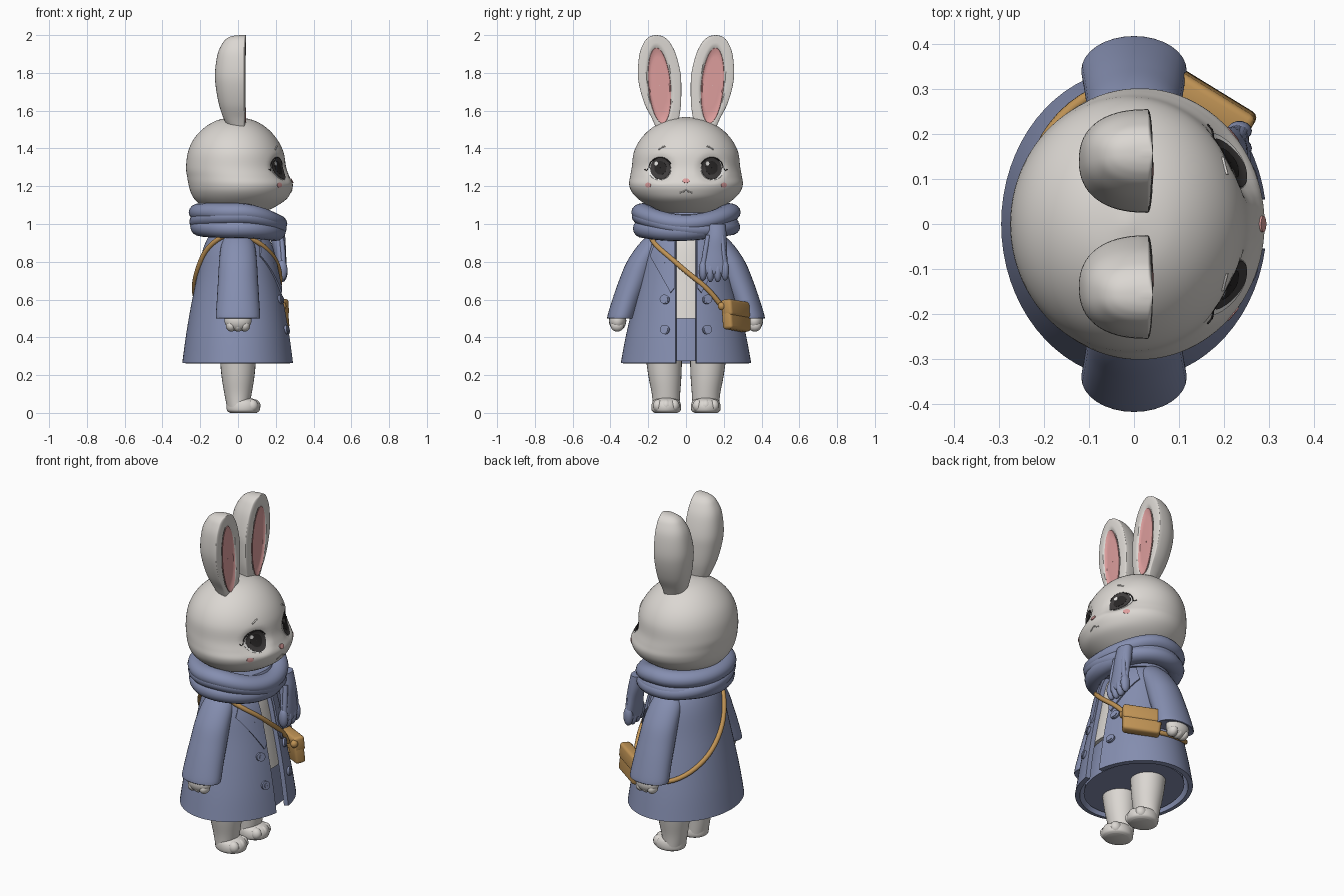
import bpy, bmesh, math
from math import sin, cos, pi, radians
from mathutils import Vector
from mathutils.bvhtree import BVHTree

if "Cube" in bpy.data.objects:
    bpy.data.objects.remove(bpy.data.objects["Cube"])


def material(name, *rgb):
    m = bpy.data.materials.new(name)
    m.diffuse_color = (*rgb, 1)
    m.use_nodes = True
    m.node_tree.nodes["Principled BSDF"].inputs["Base Color"].default_value = m.diffuse_color
    return m


FUR = material("fur grey white", .71, .68, .645)
BLUE = material("coat blue", .235, .272, .435)
TAN = material("bag tan", .52, .29, .09)
PINK = material("ear pink", .72, .34, .335)
IRIS = material("iris grey", .05, .046, .046)
DARK = material("lash dark", .022, .02, .02)
WHITE = material("eye white", .8, .79, .77)


def make(name, verts, faces, mat, recalc=True):
    me = bpy.data.meshes.new(name)
    me.from_pydata(verts, [], faces)
    if recalc:
        bm = bmesh.new()
        bm.from_mesh(me)
        bmesh.ops.recalc_face_normals(bm, faces=bm.faces)
        bm.to_mesh(me)
        bm.free()
    me.materials.append(mat)
    ob = bpy.data.objects.new(name, me)
    bpy.context.collection.objects.link(ob)
    return ob


def grid(name, rows, mat, close_u=True, close_v=False, caps=True, recalc=True):
    """Skin a list of equal rows of points."""
    n, m = len(rows[0]), len(rows)
    faces = []
    for j in range(m if close_v else m - 1):
        for i in range(n if close_u else n - 1):
            a, b, k = (i + 1) % n, j * n, ((j + 1) % m) * n
            faces.append((b + i, b + a, k + a, k + i))
    if caps and not close_v:
        faces += [tuple(range(n))[::-1], tuple(range((m - 1) * n, m * n))]
    return make(name, [p for r in rows for p in r], faces, mat, recalc)


def smooth(rows, steps=5):
    """Catmull-Rom through rows of numbers."""
    out = []
    for i in range(len(rows) - 1):
        a, b, c, d = (rows[max(0, min(len(rows) - 1, i + k))] for k in (-1, 0, 1, 2))
        for s in range(steps):
            t = s / steps
            out.append([.5 * (2*q + (r-p)*t + (2*p-5*q+4*r-s4)*t*t + (3*q-p-3*r+s4)*t**3)
                        for p, q, r, s4 in zip(a, b, c, d)])
    return out + [list(rows[-1])]


def loft(name, rows, mat, n=40, steps=5):
    """Rows are z, centre x, centre y, radius x, radius y."""
    return grid(name, [[(cx + rx * cos(2*pi*i/n), cy + ry * sin(2*pi*i/n), z) for i in range(n)]
                       for z, cx, cy, rx, ry in smooth(rows, steps)], mat)


def ball(name, c, r, mat, n=20):
    rows = [[(c[0] + r[0]*sin(t)*cos(2*pi*i/n), c[1] + r[1]*sin(t)*sin(2*pi*i/n), c[2] - r[2]*cos(t))
             for i in range(n)] for t in [pi * (k + .02) / 12.04 for k in range(13)]]
    return grid(name, rows, mat)


def tube(name, pts, r, mat):
    cu = bpy.data.curves.new(name, 'CURVE')
    cu.dimensions, cu.bevel_depth, cu.bevel_resolution, cu.use_fill_caps = '3D', r, 3, True
    sp = cu.splines.new('POLY')
    sp.points.add(len(pts) - 1)
    for p, co in zip(sp.points, pts):
        p.co = (*co, 1)
    cu.materials.append(mat)
    ob = bpy.data.objects.new(name, cu)
    bpy.context.collection.objects.link(ob)


def solidify(ob, t, offset):
    m = ob.modifiers.new("thickness", 'SOLIDIFY')
    m.thickness, m.offset = t, offset


def surface(ob):
    tree = BVHTree.FromPolygons([v.co for v in ob.data.vertices], [p.vertices for p in ob.data.polygons])

    def hit(y, z, lift=0.0):
        p = tree.ray_cast(Vector((2, y, z)), Vector((-1, 0, 0)))[0]
        return Vector(((p.x if p else .15) + lift, y, z))
    return hit


def plate(name, outline, hit, mat, lift=.001, thick=.005):
    """Convex plate that hugs the surface found by hit."""
    cy = sum(p[0] for p in outline) / len(outline)
    cz = sum(p[1] for p in outline) / len(outline)
    outline = sorted(outline, key=lambda p: math.atan2(p[1] - cz, p[0] - cy))
    if len(outline) < 10:
        outline = [(a[0] + (b[0]-a[0]) * k / 8, a[1] + (b[1]-a[1]) * k / 8)
                   for a, b in zip(outline, outline[1:] + outline[:1]) for k in range(8)]
    rows = [[hit(cy + (y-cy)*s, cz + (z-cz)*s, lift) for y, z in outline]
            for s in (1, .88, .75, .6, .45, .3, .15, .02)]
    ob = grid(name, rows, mat, caps=False, recalc=False)
    solidify(ob, thick, 1)


def oval(y, z, ry, rz, n=28):
    return [(y + ry * cos(2*pi*i/n), z + rz * sin(2*pi*i/n)) for i in range(n)]


# Head with shallow eye sockets
head = loft("head", [(1.06, 0, 0, .13, .13), (1.09, .005, 0, .19, .19), (1.13, .013, 0, .242, .25),
                     (1.17, .015, 0, .266, .287), (1.21, .014, 0, .276, .301), (1.25, .002, 0, .271, .296),
                     (1.30, -.01, 0, .265, .287), (1.38, -.012, 0, .253, .276), (1.45, -.014, 0, .22, .24),
                     (1.51, -.014, 0, .164, .179), (1.55, -.014, 0, .094, .102),
                     (1.567, -.014, 0, .008, .008)], FUR, 96)
for v in head.data.vertices:
    if v.co.x > 0:
        d = math.hypot((abs(v.co.y) - .137) / .085, (v.co.z - 1.292) / .08)
        v.co.x -= .016 * max(0, min(1, 2.2 * (1 - d)))
face = surface(head)

# Ears: domed back, dished front with a pink inner plate
for s in (-1, 1):
    rows = smooth([(1.5, .10, .055, .07), (1.56, .109, .072, .105), (1.63, .122, .095, .13), (1.72, .135, .11, .147),
                   (1.8, .142, .113, .152), (1.9, .15, .096, .138), (1.96, .154, .069, .11), (1.985, .156, .047, .085),
                   (1.996, .157, .026, .055), (2, .157, .005, .01)])
    ear_rows = []
    for z, cy, ry, d in rows:
        row = []
        for i in range(64):
            c, t = cos(2 * pi * i / 64), sin(2 * pi * i / 64)
            y = s * cy + ry * math.copysign(abs(t) ** .85, t)
            x = .03 - .04 * max(0, 1.6 - z) + (min(.012, d) if c > 0 else d) * math.copysign(abs(c) ** .85, c)
            if c > 0:
                w = 1 - ((y - s * (.14 + .08 * (z - 1.74))) / .066) ** 2 - ((z - 1.74) / .21) ** 2
                x -= .016 * max(0, min(1, 3 * w))
            row.append((x, y, z))
        ear_rows.append(row)
    ear = grid("ear", ear_rows, FUR)
    inner = [(y + s * .08 * (z - 1.74), z) for y, z in oval(s * .141, 1.733, .060, .2, 40)]
    plate("inner_ear", inner, surface(ear), PINK, .003, .003)

# Face details
for s in (-1, 1):
    plate("eye_white", oval(s * .140, 1.288, .061, .056), face, WHITE, .0005, .002)
    plate("iris", oval(s * .135, 1.293, .054, .057), face, IRIS, .003, .002)
    plate("pupil", oval(s * .135, 1.297, .032, .036), face, DARK, .0045, .002)
    plate("eye_glint", oval(s * .135 - .022, 1.32, .010, .011, 14), face, WHITE, .006, .002)
    arc = [radians(5 + 15 * k) for k in range(11)]
    tube("upper_lash", [face(s * (.136 + .061 * cos(a)), 1.292 + .06 * sin(a), .001) for a in arc], .0035, DARK)
    tube("side_lash", [face(s * y, z, .001) for y, z in ((.198, 1.293), (.21, 1.284), (.22, 1.29))], .0025, DARK)
    tube("brow", [face(s * y, z, 0) for y, z in ((.11, 1.412), (.125, 1.407), (.147, 1.393))], .004, FUR)
    plate("blush", oval(s * .2, 1.206, .015, .013, 16), face, PINK, .0005, .002)
plate("nose", oval(0, 1.228, .018, .012, 18), face, PINK, .0005, .005)
tube("mouth", [face(y, z, -.001) for y, z in ((-.035, 1.165), (-.018, 1.17), (0, 1.18), (.018, 1.17), (.035, 1.165))],
     .004, FUR)

# Coat: open at the front, with thickness
coat_rows = smooth([(.265, .295, .345), (.4, .277, .32), (.55, .252, .286), (.7, .222, .252),
                    (.85, .19, .222), (.93, .158, .19), (.98, .12, .14)], 6)


def coat_size(z):
    for (za, xa, ya), (zb, xb, yb) in zip(coat_rows, coat_rows[1:]):
        if za <= z <= zb:
            t = (z - za) / (zb - za)
            return xa + (xb - xa) * t, ya + (yb - ya) * t
    return coat_rows[-1][1:]


rows = []
for z, rx, ry in coat_rows:
    g = math.asin(.055 / ry)
    angles = [g + (2 * pi - 2 * g) * i / 64 for i in range(65)]
    rows.append([(rx * cos(a), ry * sin(a), z) for a in angles])
coat = grid("coat", rows, BLUE, close_u=False, caps=False, recalc=False)
solidify(coat, .026, -1)
chest = surface(coat)


# Shirt and shorts under the coat
def under(name, zs, gap, mat):
    loft(name, [(z, 0, 0, coat_size(z)[0] - gap, coat_size(z)[1] - gap) for z in zs], mat, 48, 3)


under("shirt", (.5, .6, .7, .8, .9, .98), .024, FUR)
under("shorts", (.275, .285, .34, .42, .505), .045, BLUE)

# Lapels and buttons
for s in (-1, 1):
    plate("lapel", [(s * .06, .66), (s * .08, .635), (s * .185, .83), (s * .155, .91), (s * .06, .93)],
          chest, BLUE, .001, .009)
    for z in (.44, .6):
        plate("button", oval(s * .11, z, .024, .024, 20), chest, BLUE, .001, .012)
        plate("button_center", oval(s * .11, z, .015, .015, 16), chest, BLUE, .012, .005)

# Sleeves and hands
for s in (-1, 1):
    loft("sleeve", [(.502, 0, s * .34, .108, .068), (.508, 0, s * .341, .117, .076), (.6, 0, s * .311, .112, .079),
                    (.7, 0, s * .273, .106, .082), (.8, 0, s * .233, .1, .08), (.89, 0, s * .178, .088, .074),
                    (.95, 0, s * .14, .06, .05)], BLUE, 32)
    ball("hand", (0, s * .362, .488), (.072, .046, .055), FUR)
    for x in (-.036, 0, .036):
        ball("finger", (x, s * .364, .462), (.028, .036, .032), FUR, 14)

# Legs and feet
for s in (-1, 1):
    loft("leg", [(.03, 0, s * .105, .058, .07), (.1, 0, s * .106, .072, .075), (.2, 0, s * .112, .088, .088),
                 (.34, 0, s * .12, .1, .1)], FUR, 28)
    loft("foot", [(0, .028, s * .105, .07, .06), (.012, .028, s * .105, .086, .076), (.04, .028, s * .105, .089, .078),
                  (.065, .022, s * .105, .08, .068), (.08, .015, s * .105, .05, .04)], FUR, 32)
    for k in (-1, 0, 1):
        ball("toe", (.086 - .012 * abs(k), s * .105 + k * .042, .038), (.033, .029, .034), FUR, 14)


# Scarf: overlapping wraps that sag at the front, and a hanging tail with fringe
def wrap(name, r, z0, dip, tilt, rw, rh):
    rows = []
    for i in range(64):
        a = 2 * pi * i / 64
        front = max(0, cos(a)) ** 2
        z = z0 - dip * front + tilt * sin(a)
        rows.append([((r + rw * cos(b)) * cos(a), (r * 1.14 + rw * cos(b)) * sin(a), z + rh * sin(b))
                     for b in [2 * pi * k / 16 for k in range(16)]])
    grid(name, rows, BLUE, close_v=True)


wrap("scarf_upper", .203, 1.062, .06, 0, .058, .048)
wrap("scarf_middle", .206, 1.012, .035, -.028, .052, .044)
wrap("scarf_lower", .2, .986, .025, .01, .053, .05)
loft("scarf_core", [(.93, 0, 0, .17, .2), (1.0, 0, 0, .2, .22), (1.06, 0, 0, .18, .21)], BLUE)
loft("scarf_tail", [(.735, .232, .148, .022, .07), (.76, .232, .148, .027, .075), (.85, .222, .155, .032, .062),
                    (.93, .21, .16, .04, .055), (1.0, .2, .16, .035, .05)], BLUE, 28)
for k in range(4):
    y = .09 + k * .039
    ball("scarf_fringe", (.234, y, .755 - .008 * (k in (1, 2))), (.028, .022, .055), BLUE, 14)
    tube("scarf_fold", [(.24, y, .77), (.237, y * .8 + .031, .86), (.228, y * .6 + .064, .94)], .014, BLUE)


# Bag with flap and clasp, resting against the coat
def box(name, off, size, bevel):
    bm = bmesh.new()
    bmesh.ops.create_cube(bm, size=1)
    for v in bm.verts:
        taper = .96 if v.co.z < 0 else 1.04
        v.co = Vector((v.co.x * size[0], v.co.y * size[1] * taper, v.co.z * size[2])) + Vector(off)
    bmesh.ops.bevel(bm, geom=bm.edges[:], offset=bevel, segments=3, affect='EDGES', profile=.5)
    me = bpy.data.meshes.new(name)
    bm.to_mesh(me)
    bm.free()
    me.materials.append(TAN)
    ob = bpy.data.objects.new(name, me)
    bpy.context.collection.objects.link(ob)
    ob.location, ob.rotation_euler = (.168, .266, .513), (radians(-5), radians(-6), radians(59))


box("bag", (0, 0, 0), (.06, .21, .155), .016)
box("bag_flap", (.004, 0, .036), (.064, .218, .088), .016)
ball("strap_ring", (.236, .19, .565), (.02, .022, .022), TAN, 14)

# Strap over the right shoulder and across the back
path = smooth([(41, .565), (25, .655), (0, .75), (-27, .84), (-60, .915), (-90, .955), (-122, .93), (-150, .86),
               (-175, .735), (-210, .59), (-245, .495), (-285, .465), (-312, .5)], 6)
tube("bag_strap", [((coat_size(z)[0] + .006) * cos(radians(a)), (coat_size(z)[1] + .006) * sin(radians(a)), z)
                   for a, z in path], .0135, TAN)

# Bake modifiers and curves, then shade
bpy.ops.object.select_all(action='SELECT')
bpy.context.view_layer.objects.active = head
bpy.ops.object.convert(target='MESH')
bpy.ops.object.shade_smooth_by_angle(angle=radians(40))
